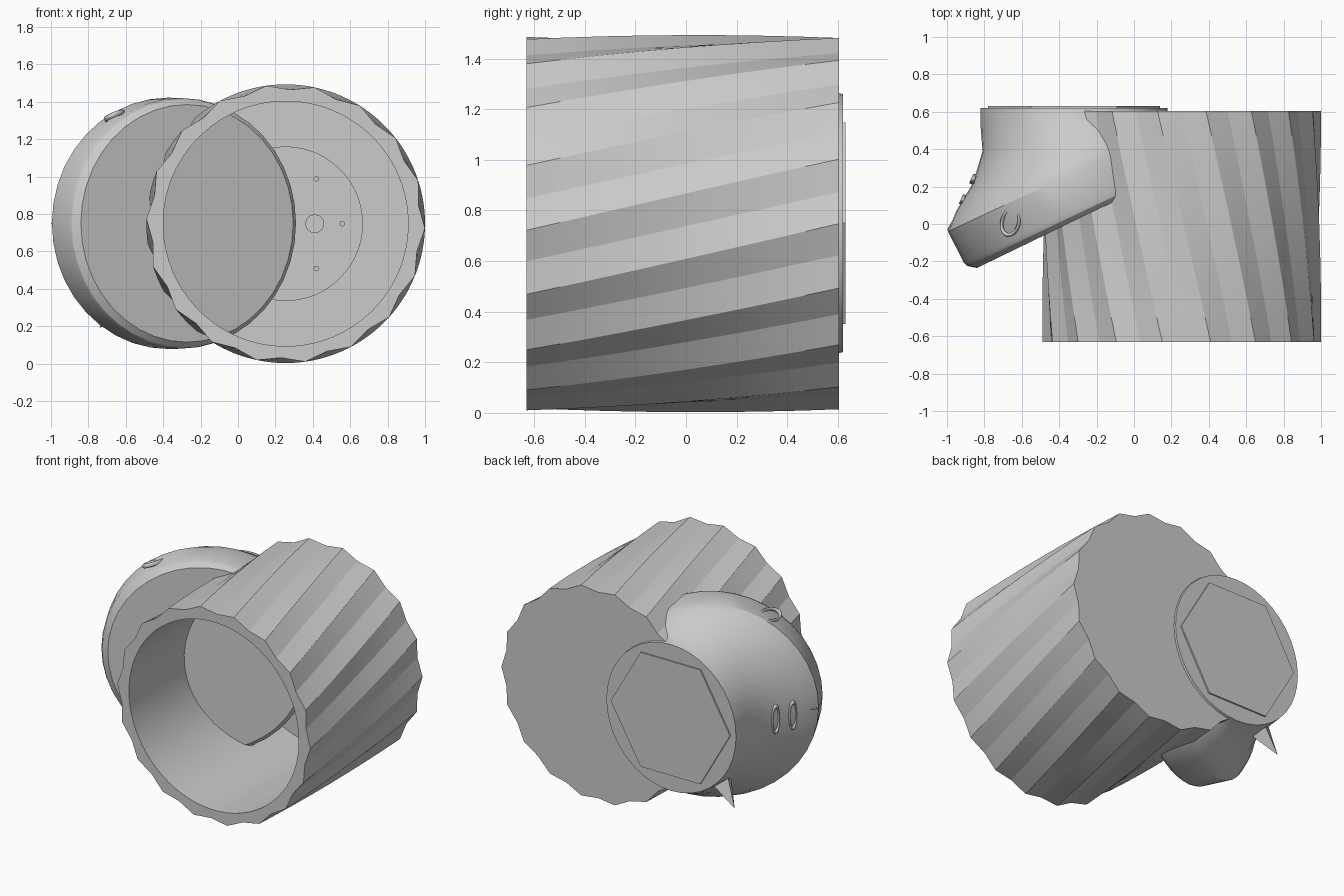
import bpy, bmesh
from math import sin, cos, pi, radians
from mathutils import Vector

if "Cube" in bpy.data.objects:
    bpy.data.objects.remove(bpy.data.objects["Cube"])

CX, CZ = 0.255, 0.748      # cup axis


def loft(name, rings, angle=25):
    """Skin a list of equal-length point rings, closing both ends."""
    bm = bmesh.new()
    vs = [[bm.verts.new(p) for p in ring] for ring in rings]
    n = len(vs[0])
    for a, b in zip(vs, vs[1:]):
        for i in range(n):
            j = (i + 1) % n
            bm.faces.new((a[i], a[j], b[j], b[i]))
    bm.faces.new(vs[0][::-1])
    bm.faces.new(vs[-1])
    bmesh.ops.recalc_face_normals(bm, faces=bm.faces)
    me = bpy.data.meshes.new(name)
    bm.to_mesh(me)
    bm.free()
    ob = bpy.data.objects.new(name, me)
    bpy.context.collection.objects.link(ob)
    bpy.ops.object.select_all(action='DESELECT')
    ob.select_set(True)
    bpy.context.view_layer.objects.active = ob
    bpy.ops.object.shade_smooth_by_angle(angle=radians(angle))
    return ob


def circle(y, r, n=72, cx=CX, cz=CZ, start=0.0):
    return [(cx + r * cos(start + 2 * pi * i / n), y,
             cz + r * sin(start + 2 * pi * i / n)) for i in range(n)]


# Fluted cup: 18 ridges twisting 22 degrees from front to back
FLUTE = (0.745, 0.728, 0.717, 0.728)


def fluted(t):
    y = -0.63 + 1.235 * t
    twist = radians(-22 * (1 - t))
    return [(CX + FLUTE[i % 4] * cos(twist + 2 * pi * i / 72), y,
             CZ + FLUTE[i % 4] * sin(twist + 2 * pi * i / 72)) for i in range(72)]


rings = [fluted(1 - k / 8) for k in range(9)]
start = radians(-22)
rings += [circle(y, r, start=start) for y, r in
          ((-0.63, 0.655), (0.53, 0.655), (0.53, 0.41), (0.55, 0.41))]
loft("fluted_cup", rings, 12)

# Small studs on the cup floor
loft("floor_stud", [circle(y, 0.05, 16, 0.41) for y in (0.56, 0.535)])
for k in range(-1, 2):
    a = k * pi / 3
    loft("floor_pin", [circle(y, 0.015, 8, 0.28 + 0.277 * cos(a), CZ + 0.277 * sin(a))
                       for y in (0.56, 0.54)])


# Tilted cap: slanted front disc lofted to an upright round base
def slanted(left, right, rz, n=40):
    l, r = Vector((*left, 0.75)), Vector((*right, 0.75))
    c, u = (l + r) / 2, (r - l) / 2
    return [c + u * cos(2 * pi * i / n) + Vector((0, 0, rz * sin(2 * pi * i / n)))
            for i in range(n)]


loft("tilted_cap", [
    slanted((-0.84, -0.235), (0.295, 0.315), 0.635),
    slanted((-0.89, -0.225), (0.31, 0.345), 0.662),
    slanted((-0.91, -0.205), (0.30, 0.365), 0.670),
    slanted((-0.995, -0.04), (0.25, 0.54), 0.672),
    slanted((-0.95, 0.07), (0.23, 0.56), 0.655),
    slanted((-0.86, 0.22), (0.21, 0.575), 0.615),
    slanted((-0.81, 0.39), (0.19, 0.585), 0.57),
    slanted((-0.82, 0.52), (0.18, 0.59), 0.525),
    slanted((-0.82, 0.62), (0.18, 0.62), 0.51),
], 22)

# Six-sided plate on the base
loft("base_plate", [circle(y, 0.46, 6, -0.32, 0.75) for y in (0.60, 0.63)])


# Pointed fins left on the cap's side
def fin(name, base, tip, r):
    base, tip = Vector(base), Vector(tip)
    bpy.ops.mesh.primitive_cone_add(vertices=4, radius1=r, depth=(tip - base).length,
                                    location=(base + tip) / 2)
    ob = bpy.context.object
    ob.name = name
    ob.rotation_euler = (tip - base).to_track_quat('Z', 'Y').to_euler()


fin("lower_fin", (-0.55, 0.47, 0.42), (-0.74, 0.52, 0.19), 0.12)
fin("side_fin", (-0.88, 0.05, 0.75), (-1.0, -0.03, 0.75), 0.07)


# Raised oval loops on the cap
def oval_loop(name, loc, normal, scale):
    bpy.ops.mesh.primitive_torus_add(major_segments=24, minor_segments=8, location=loc,
                                     major_radius=1, minor_radius=0.16)
    ob = bpy.context.object
    ob.name = name
    ob.scale = scale
    ob.rotation_euler = Vector(normal).to_track_quat('Z', 'Y').to_euler()
    bpy.ops.object.shade_smooth()


oval_loop("top_loop", (-0.66, 0.01, 1.325), (-0.38, 0.1, 0.85), (0.07, 0.05, 0.09))
for x, y in ((-0.86, 0.24), (-0.915, 0.13)):
    oval_loop("side_slot", (x, y, 0.74), (-0.9, 0.4, 0), (0.025, 0.09, 0.07))
